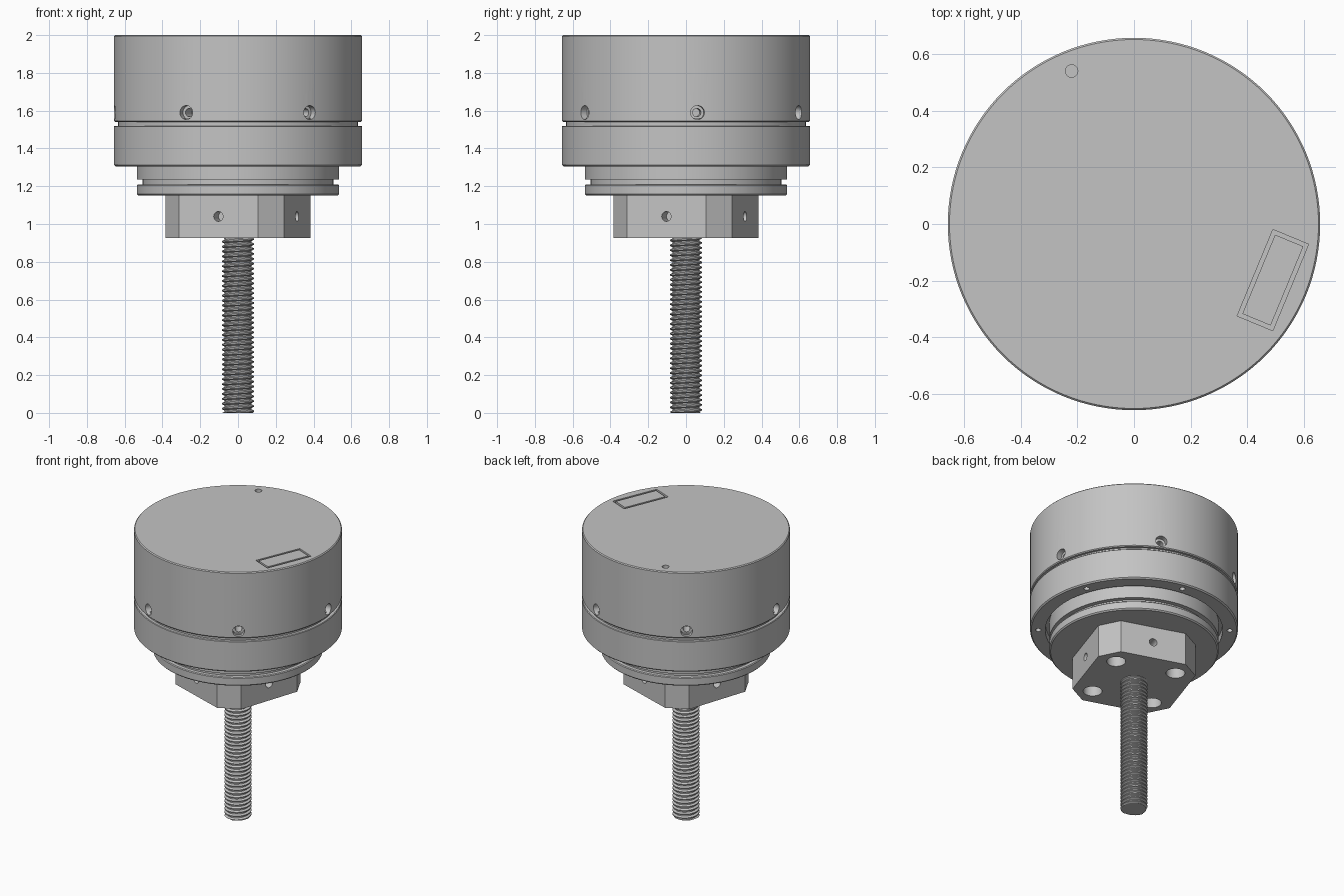
import bpy, bmesh
from math import sin, cos, pi, radians
from mathutils import Matrix, Vector

cube = bpy.data.objects.get("Cube")
if cube:
    bpy.data.objects.remove(cube)

steel = bpy.data.materials.new("satin grey steel")
steel.use_nodes = True
COLOUR = (0.55, 0.55, 0.55, 1)
steel.diffuse_color = COLOUR
steel.node_tree.nodes["Principled BSDF"].inputs["Base Color"].default_value = COLOUR


def finish(bm, name):
    """Turn a bmesh into a named, coloured object."""
    bmesh.ops.recalc_face_normals(bm, faces=bm.faces)
    mesh = bpy.data.meshes.new(name)
    bm.to_mesh(mesh)
    bm.free()
    obj = bpy.data.objects.new(name, mesh)
    bpy.context.collection.objects.link(obj)
    mesh.materials.append(steel)
    return obj


def select(obj):
    bpy.ops.object.select_all(action='DESELECT')
    obj.select_set(True)
    bpy.context.view_layer.objects.active = obj


def smooth(obj, angle=30):
    select(obj)
    bpy.ops.object.shade_smooth_by_angle(angle=radians(angle))


def skin(bm, rings):
    """Join rings of vertices into a capped solid."""
    n = len(rings[0])
    for a, b in zip(rings, rings[1:]):
        for j in range(n):
            k = (j + 1) % n
            bm.faces.new((a[j], a[k], b[k], b[j]))
    bm.faces.new(rings[0])
    bm.faces.new(rings[-1])


def turned(name, profile, n=128):
    """Solid of revolution from (radius, height) points, bottom to top."""
    bm = bmesh.new()
    skin(bm, [[bm.verts.new((r * cos(2 * pi * j / n), r * sin(2 * pi * j / n), z))
               for j in range(n)] for r, z in profile])
    return finish(bm, name)


def cut(obj, bm):
    """Subtract a cutter from an object."""
    cutter = finish(bm, "cutter")
    cutter.hide_render = True
    mod = obj.modifiers.new("cut", 'BOOLEAN')
    mod.operation, mod.solver, mod.object = 'DIFFERENCE', 'EXACT', cutter
    select(obj)
    bpy.ops.object.modifier_apply(modifier=mod.name)
    bpy.data.objects.remove(cutter)


def drill(obj, points, radius, depth):
    """Drill round holes at (position, inward direction) pairs."""
    bm = bmesh.new()
    for pos, way in points:
        turn = Vector(way).to_track_quat('Z', 'Y').to_matrix().to_4x4()
        bmesh.ops.create_cone(bm, cap_ends=True, segments=24, radius1=radius,
                              radius2=radius, depth=2 * depth,
                              matrix=Matrix.Translation(pos) @ turn)
    cut(obj, bm)


def around(count, start, radius, z, way=None):
    """Evenly spaced drill points; they aim at the axis unless a way is given."""
    points = []
    for i in range(count):
        a = radians(start) + 2 * pi * i / count
        out = Vector((cos(a), sin(a), 0))
        points.append((out * radius + Vector((0, 0, z)), way or -out))
    return points


UP = Vector((0, 0, 1))
R = 0.657

# Upper housing with stepped set-screw holes round the side
housing = turned("upper_housing", [(R - 0.006, 1.54), (R, 1.546), (R, 1.994), (R - 0.006, 2)])
drill(housing, around(6, 5.3, R, 1.59), 0.037, 0.04)
drill(housing, around(6, 5.3, R, 1.59), 0.022, 0.12)
drill(housing, around(1, 112.2, 0.583, 2, UP), 0.022, 0.05)

# Cover plate on the top, set flush inside a narrow gap
place = Matrix.Translation((0.49, -0.198, 2)) @ Matrix.Rotation(radians(-22.5), 4, 'Z')


def box(width, length, height, lift):
    bm = bmesh.new()
    bmesh.ops.create_cube(bm, size=1, matrix=place @ Matrix.Translation((0, 0, lift))
                          @ Matrix.Diagonal((width, length, height, 1)))
    return bm


cut(housing, box(0.136, 0.33, 0.04, 0))
finish(box(0.108, 0.302, 0.02, -0.01), "cover_plate")
smooth(housing)

# Recessed spacer between the housing and the clamp ring
smooth(turned("spacer", [(R - 0.022, 1.5), (R - 0.022, 1.56)]))

# Clamp ring with a relief under it and small screw holes
ring = turned("clamp_ring", [(0.56, 1.355), (0.56, 1.305), (R - 0.008, 1.305),
                             (R, 1.313), (R, 1.516), (R - 0.004, 1.52)])
drill(ring, around(6, 20.3, 0.605, 1.305, UP), 0.018, 0.06)
smooth(ring)

# Neck and flange, with a groove between them
smooth(turned("neck", [(0.505, 1.2), (0.505, 1.235), (0.535, 1.235), (0.535, 1.36)]))
smooth(turned("flange", [(0.527, 1.15), (0.535, 1.158), (0.535, 1.205), (0.53, 1.21)]))

# Mounting block: a square with clipped corners
bm = bmesh.new()
angles = [radians(q * 90 + a) for q in range(4) for a in (15.4, 37.9)]
skin(bm, [[bm.verts.new((0.397 * cos(a), 0.397 * sin(a), z)) for a in angles]
          for z in (0.925, 1.15)])
block = finish(bm, "mounting_block")
drill(block, around(4, 26.65, 0.285, 0.925, UP), 0.06, 0.2)
drill(block, around(4, 71.65, 0.33, 1.04), 0.026, 0.08)
smooth(block, 20)

# Threaded rod: a helical skin whose ends run out to the root radius
PITCH, TOP, SIDES = 0.026, 0.94, 32
CREST, ROOT = 0.085, 0.071
bm = bmesh.new()
rings = []
for k in range(-5, int(TOP / PITCH) * 4 + 8):
    loop = []
    for j in range(SIDES + 1):
        z = (k / 4 + j / SIDES) * PITCH
        r = CREST if k % 4 in (1, 2) else ROOT
        if z <= 0 or z >= TOP:
            r = 0.078
        a = 2 * pi * j / SIDES
        loop.append(bm.verts.new((r * cos(a), r * sin(a), min(max(z, 0), TOP))))
    rings.append(loop)
for a, b in zip(rings, rings[1:]):
    for j in range(SIDES):
        bm.faces.new((a[j], a[j + 1], b[j + 1], b[j]))
bmesh.ops.remove_doubles(bm, verts=bm.verts, dist=0.0002)
bmesh.ops.holes_fill(bm, edges=[e for e in bm.edges if e.is_boundary], sides=0)
smooth(finish(bm, "threaded_rod"), 25)
